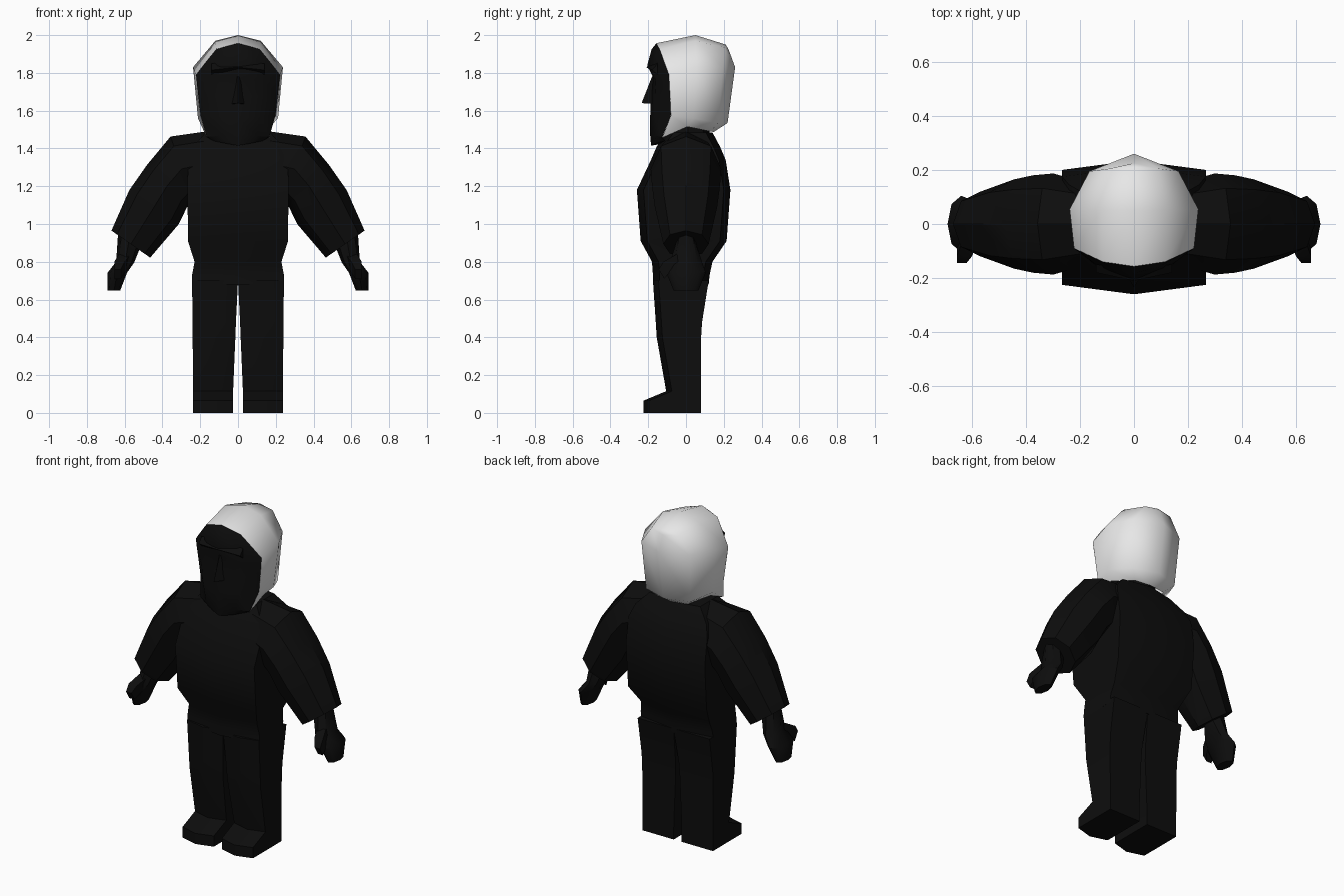
import bpy, bmesh, math


def material(name, value):
    m = bpy.data.materials.new(name)
    m.diffuse_color = (value, value, value, 1)
    return m


BLACK = material("soft black", 0.004)
WHITE = material("hood white", 0.8)


def loft(name, rings, mat, closed=True, angle=40):
    """Skin a list of equal-length rings; closed rings are capped."""
    bm = bmesh.new()
    rows = [[bm.verts.new(p) for p in r] for r in rings]
    n = len(rows[0])
    for a, b in zip(rows, rows[1:]):
        for i in range(n if closed else n - 1):
            j = (i + 1) % n
            bm.faces.new((a[i], a[j], b[j], b[i]))
    if closed:
        bm.faces.new(rows[0])
        bm.faces.new(rows[-1])
    bmesh.ops.remove_doubles(bm, verts=bm.verts, dist=0.0005)
    bmesh.ops.recalc_face_normals(bm, faces=bm.faces)
    me = bpy.data.meshes.new(name)
    bm.to_mesh(me)
    bm.free()
    me.materials.append(mat)
    ob = bpy.data.objects.new(name, me)
    bpy.context.collection.objects.link(ob)
    bpy.ops.object.select_all(action='DESELECT')
    ob.select_set(True)
    bpy.context.view_layer.objects.active = ob
    bpy.ops.object.shade_smooth_by_angle(angle=math.radians(angle))
    return ob


def both(half):
    """Extend a centre-to-right row to the left side."""
    return [(-x, y, z) for x, y, z in half[:0:-1]] + half


def limb_ring(top, bottom, hw, side, n=8):
    """Oval between two (x, z) points with half depth hw along y."""
    pts = []
    for i in range(n):
        a = 2 * math.pi * i / n
        t = (1 - math.cos(a)) / 2
        x = top[0] + (bottom[0] - top[0]) * t
        z = top[1] + (bottom[1] - top[1]) * t
        pts.append((side * x, hw * math.sin(a), z))
    return pts


# Jacket body and hips: z, half width, front y, back y
body = [(0.68, 0.243, -0.175, 0.12), (0.73, 0.243, -0.175, 0.125),
        (0.80, 0.23, -0.18, 0.14), (0.91, 0.265, -0.24, 0.215),
        (1.18, 0.267, -0.26, 0.235), (1.34, 0.265, -0.185, 0.21),
        (1.41, 0.24, -0.155, 0.18), (1.485, 0.17, -0.10, 0.14)]
loft("jacket_body", [[(0, f, z), (w, f + 0.035, z), (w, 0, z), (w, b - 0.035, z),
                      (0, b, z), (-w, b - 0.035, z), (-w, 0, z), (-w, f + 0.035, z)]
                     for z, w, f, b in body], BLACK)

# Legs with shoes: z, inner x, outer x, front y, back y
leg = [(0, 0.027, 0.238, -0.225, 0.08), (0.065, 0.027, 0.238, -0.225, 0.08),
       (0.115, 0.026, 0.238, -0.105, 0.08), (0.40, 0.014, 0.24, -0.155, 0.08),
       (0.48, 0.011, 0.241, -0.16, 0.085), (0.70, 0.0, 0.243, -0.175, 0.12)]
# Sleeves and mittens: top point, bottom point, half depth
sleeve = [((0.17, 1.49), (0.17, 1.15), 0.15), ((0.357, 1.463), (0.24, 1.12), 0.187),
          ((0.48, 1.315), (0.27, 1.09), 0.18), ((0.575, 1.18), (0.313, 1.0), 0.165),
          ((0.67, 0.965), (0.465, 0.822), 0.12)]
mitten = [((0.635, 0.95), (0.52, 0.87), 0.05), ((0.645, 0.80), (0.55, 0.795), 0.085),
          ((0.69, 0.743), (0.587, 0.743), 0.105), ((0.69, 0.647), (0.624, 0.647), 0.065)]
thumb = [((0.63, 0.84), (0.57, 0.80), -0.05), ((0.655, 0.80), (0.60, 0.74), -0.12),
         ((0.655, 0.76), (0.62, 0.71), -0.145)]

for side, label in ((1, "right"), (-1, "left")):
    loft(label + "_leg", [[(side * x, y, z) for x, y in (
        (i, f + 0.03), ((i + o) / 2, f), (o, f + 0.03), (o, b), (i, b))]
        for z, i, o, f, b in leg], BLACK)
    loft(label + "_sleeve", [limb_ring(*r, side) for r in sleeve], BLACK)
    loft(label + "_mitten", [limb_ring(*r, side) for r in mitten], BLACK)
    loft(label + "_thumb", [[(side * t[0], y, t[1]), (side * t[0], y + 0.03, b[1]),
                             (side * b[0], y + 0.03, b[1]), (side * b[0], y, t[1])]
                            for t, b, y in thumb], BLACK)

# Hood: arches from the face opening round to the back seam
arches = [
    [(0, -0.157, 1.957), (0.115, -0.14, 1.925), (0.222, -0.09, 1.79),
     (0.198, -0.08, 1.575), (0.165, -0.125, 1.457)],
    [(0, 0.05, 2.0), (0.12, 0.05, 1.97), (0.238, 0.055, 1.83),
     (0.212, 0.04, 1.56), (0.17, 0.007, 1.515)],
    [(0, 0.21, 1.95), (0.09, 0.205, 1.935), (0.165, 0.195, 1.83),
     (0.15, 0.17, 1.535), (0.10, 0.13, 1.49)],
    [(0, 0.21, 1.95), (0, 0.225, 1.925), (0, 0.26, 1.83),
     (0, 0.22, 1.535), (0, 0.147, 1.487)]]
loft("hood", [both(a) for a in arches], WHITE, closed=False, angle=60)

# Face: centre y, z; cheek x, y; rim x, y, z
face = [(-0.157, 1.957, 0.06, -0.149, 0.115, -0.14, 1.925),
        (-0.182, 1.925, 0.09, -0.16, 0.17, -0.115, 1.857),
        (-0.205, 1.84, 0.12, -0.165, 0.222, -0.09, 1.79),
        (-0.175, 1.78, 0.13, -0.16, 0.217, -0.088, 1.74),
        (-0.185, 1.68, 0.13, -0.165, 0.21, -0.084, 1.68),
        (-0.19, 1.56, 0.12, -0.165, 0.198, -0.08, 1.575),
        (-0.19, 1.475, 0.10, -0.165, 0.165, -0.125, 1.46),
        (-0.185, 1.415, 0.07, -0.16, 0.13, -0.11, 1.44),
        (-0.03, 1.44, 0.07, -0.03, 0.12, -0.03, 1.46)]
loft("face", [both([(0, cy, cz), (kx, ky, (cz + rz) / 2), (rx, ry, rz)])
              for cy, cz, kx, ky, rx, ry, rz in face], BLACK, closed=False)

# Nose wedge and brow ridge
loft("nose", [[(-0.02, -0.16, 1.78), (0.02, -0.16, 1.78), (0, -0.18, 1.78)],
              [(-0.045, -0.16, 1.635), (0.045, -0.16, 1.635), (0, -0.235, 1.64)]], BLACK)
loft("brow", [[(s * 0.14, -0.15, 1.79), (s * 0.14, -0.18, 1.815), (s * 0.14, -0.15, 1.85)]
              if s else [(0, -0.16, 1.80), (0, -0.21, 1.83), (0, -0.16, 1.86)]
              for s in (-1, 0, 1)], BLACK)

# Neck filling the underside of the hood
loft("neck", [[(r * math.cos(i * math.pi / 4), 0.01 + r * math.sin(i * math.pi / 4), z)
               for i in range(8)] for r, z in ((0.12, 1.42), (0.11, 1.56))], BLACK)
